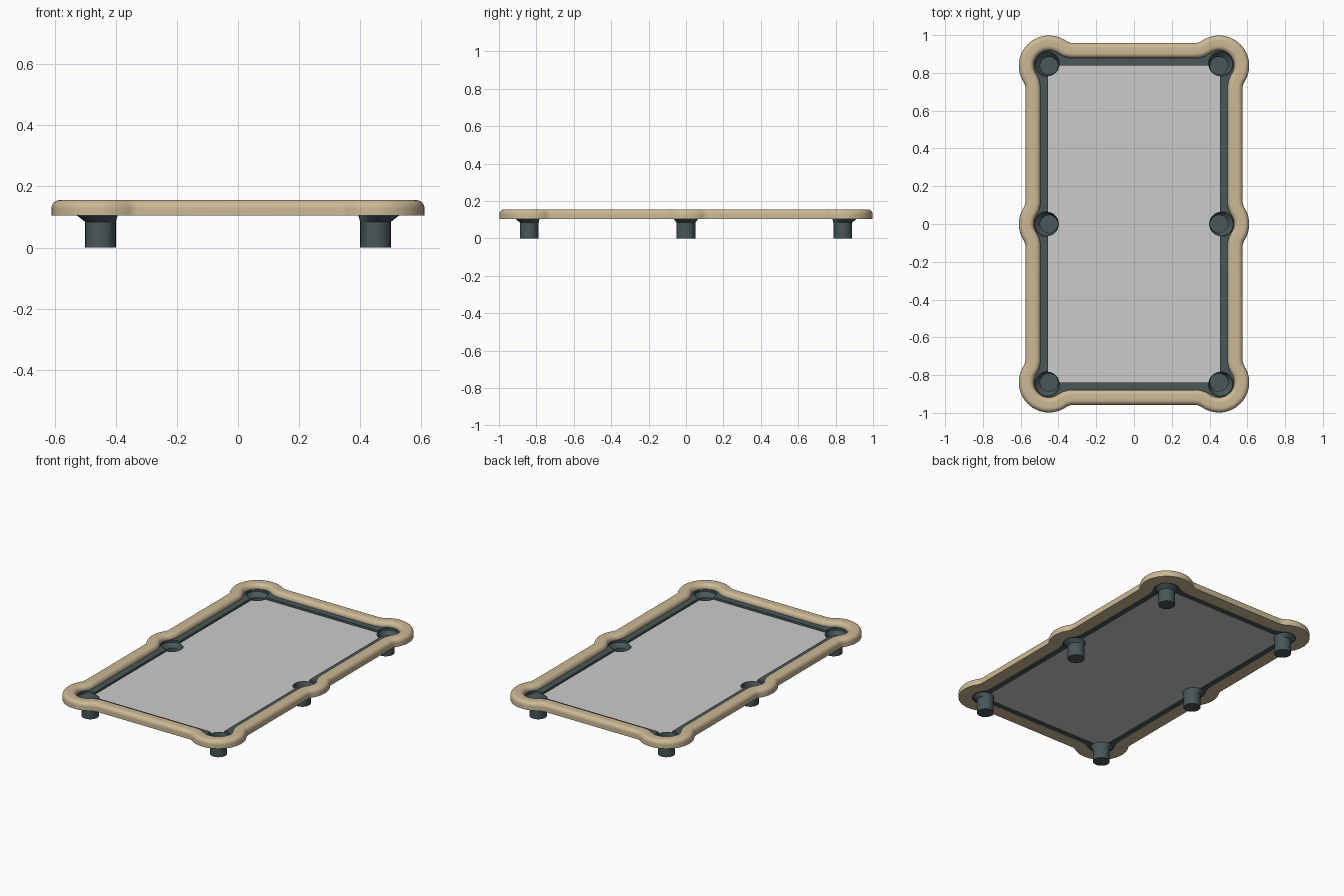
import bpy, bmesh
from math import sin, cos, pi, atan2, sqrt
from mathutils import Vector

if "Cube" in bpy.data.objects:
    bpy.data.objects.remove(bpy.data.objects["Cube"])

PX, PY = 0.45, 0.838            # pocket centres
R, F = 0.12, 0.10               # rail centre-line radius at pockets, fillet radius
LX, LY = 0.535, 0.918           # straight rail centre lines
POCKETS = [(sx * PX, y) for sx in (-1, 1) for y in (-PY, 0, PY)]


def material(name, rgb):
    m = bpy.data.materials.new(name)
    m.diffuse_color = (*rgb, 1)
    m.use_nodes = True
    m.node_tree.nodes["Principled BSDF"].inputs["Base Color"].default_value = m.diffuse_color
    return m


TAN = material("tan wood", (0.60, 0.48, 0.30))
SLATE = material("dark slate", (0.065, 0.095, 0.10))


def finish(name, bm, mat=None, smooth=True):
    bmesh.ops.recalc_face_normals(bm, faces=bm.faces)
    me = bpy.data.meshes.new(name)
    bm.to_mesh(me)
    bm.free()
    ob = bpy.data.objects.new(name, me)
    bpy.context.collection.objects.link(ob)
    if mat:
        me.materials.append(mat)
    if smooth:
        bpy.ops.object.select_all(action='DESELECT')
        ob.select_set(True)
        bpy.context.view_layer.objects.active = ob
        bpy.ops.object.shade_smooth_by_angle(angle=0.6)
    return ob


def loft(bm, rings, closed=False, caps=True):
    rows = [[bm.verts.new(p) for p in r] for r in rings]
    n = len(rows[0])
    pairs = list(zip(rows, rows[1:])) + ([(rows[-1], rows[0])] if closed else [])
    for a, b in pairs:
        for i in range(n):
            j = (i + 1) % n
            bm.faces.new((a[i], a[j], b[j], b[i]))
    if caps and not closed:
        bm.faces.new(rows[0])
        bm.faces.new(rows[-1])


def arc(cx, cy, r, a0, a1, n, sign=1):
    out = []
    for i in range(n + 1):
        a = a0 + (a1 - a0) * i / n
        d = Vector((cos(a), sin(a)))
        out.append((Vector((cx, cy)) + d * r, d * sign))
    return out


def rail_path():
    # one quarter of the centre line as (point, outward normal), then mirrored
    ex, ey = LX - PX + F, LY - PY + F
    dy = sqrt((R + F) ** 2 - ex ** 2)
    dx = sqrt((R + F) ** 2 - ey ** 2)
    a, b = atan2(dy, ex), atan2(dx, ey)
    q = arc(PX, 0, R, 0, a, 8)
    q += arc(LX + F, dy, F, pi + a, pi, 6, -1)[1:]
    q += arc(LX + F, PY - dy, F, pi, pi - a, 6, -1)
    q += arc(PX, PY, R, -a, pi / 2 + b, 30)[1:]
    q += arc(PX - dx, LY + F, F, -pi / 2 + b, -pi / 2, 6, -1)[1:]
    mx = lambda l: [(Vector((-p.x, p.y)), Vector((-n.x, n.y))) for p, n in reversed(l)]
    half = q + mx(q)
    low = [(Vector((p.x, -p.y)), Vector((n.x, -n.y))) for p, n in reversed(half)]
    return half + low[1:-1]


PATH = rail_path()


def ring(d, z):
    return [(p.x + n.x * d, p.y + n.y * d, z) for p, n in PATH]


# rounded rail swept around the table
W, ZB, ZT, C = 0.04, 0.105, 0.155, 0.026
profile = [(-W, ZB), (W, ZB)]
for i in range(9):
    t = pi / 2 * i / 8
    profile.append((W - C + C * cos(t), ZT - C + C * sin(t)))
profile += [(-d, z) for d, z in reversed(profile[2:])]
bm = bmesh.new()
loft(bm, [ring(d, z) for d, z in profile], closed=True)
finish("rail", bm, TAN)


def mouth(x, y, r, z, shift=0.013, n=32):
    # circle pushed outward from the table centre
    d = Vector((x, y))
    d = Vector((1 if x > 0 else -1, (y > 0) - (y < 0))).normalized()
    return [(x + d.x * shift + r * cos(2 * pi * i / n),
             y + d.y * shift + r * sin(2 * pi * i / n), z) for i in range(n)]


def box(bm, hx, hy, z0, z1):
    loft(bm, [[(-hx, -hy, z), (hx, -hy, z), (hx, hy, z), (-hx, hy, z)] for z in (z0, z1)])


def cut(ob, cutters):
    bpy.context.view_layer.objects.active = ob
    for c in cutters:
        m = ob.modifiers.new("cut", 'BOOLEAN')
        m.operation, m.solver, m.object = 'DIFFERENCE', 'EXACT', c
        bpy.ops.object.modifier_apply(modifier=m.name)


# cutters for the pocket mouths and the bed opening
bm = bmesh.new()
for x, y in POCKETS:
    loft(bm, [mouth(x, y, 0.065, z) for z in (0.05, 0.2)])
holes = finish("hole_cutter", bm, smooth=False)
bm = bmesh.new()
box(bm, 0.455, 0.838, 0.05, 0.2)
opening = finish("opening_cutter", bm, smooth=False)

# dark cushion strip between rail and bed
bm = bmesh.new()
loft(bm, [ring(-0.0385, z) for z in (0.1055, 0.125)])
cushion = finish("cushion", bm, SLATE, smooth=False)
cut(cushion, [opening, holes])

# grey playing bed
bm = bmesh.new()
box(bm, 0.455, 0.838, 0.105, 0.112)
bed = finish("playing_bed", bm, smooth=False)
cut(bed, [holes])
for c in (holes, opening):
    bpy.data.objects.remove(c)

# pocket legs: hollow cups with a funnel reaching outward under the rail
for k, (x, y) in enumerate(POCKETS):
    bm = bmesh.new()
    loft(bm, [mouth(x, y, 0.050, 0, 0), mouth(x, y, 0.050, 0.084, 0),
              mouth(x, y, 0.066, 0.106), mouth(x, y, 0.066, 0.112),
              mouth(x, y, 0.063, 0.112), mouth(x, y, 0.047, 0.088, 0),
              mouth(x, y, 0.047, 0.004, 0)])
    finish(f"pocket_leg_{k + 1}", bm, SLATE)
